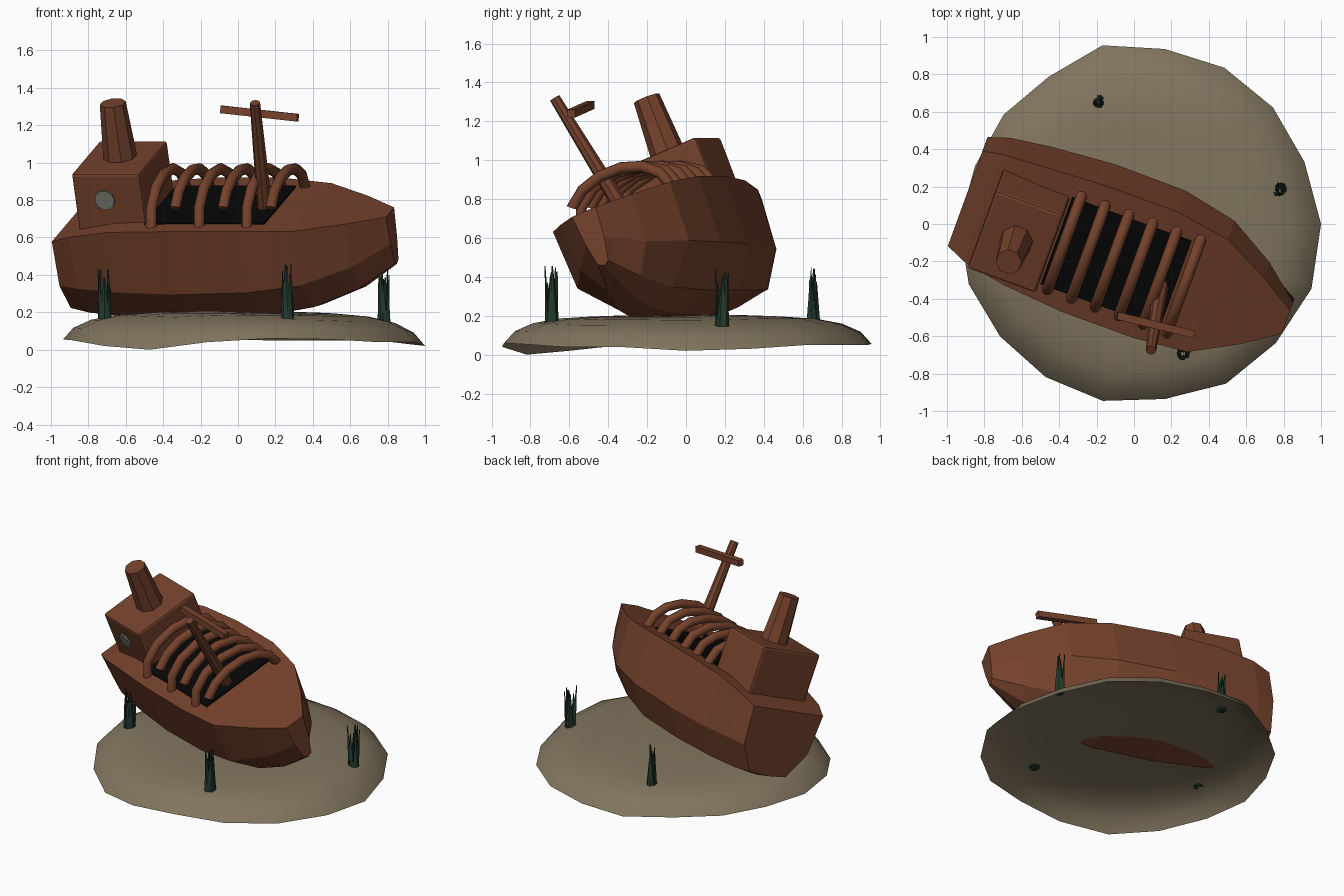
import bpy, bmesh, math, random
from mathutils import Matrix, Vector, Euler

if "Cube" in bpy.data.objects:
    bpy.data.objects.remove(bpy.data.objects["Cube"])

random.seed(4)
SHIP = Matrix.Rotation(math.radians(-20), 4, 'Z') @ Matrix.Rotation(math.radians(22), 4, 'X')
MID = 0.09  # centre line of the ship in its own frame


def material(name, rgb):
    m = bpy.data.materials.new(name)
    m.diffuse_color = (*rgb, 1)
    m.use_nodes = True
    m.node_tree.nodes["Principled BSDF"].inputs["Base Color"].default_value = m.diffuse_color
    return m


RUST = material("rusty brown", (0.178, 0.054, 0.025))
DARK = material("hold black", (0.002, 0.002, 0.002))
SAND = material("sand", (0.222, 0.178, 0.113))
WEED = material("weed green", (0.017, 0.043, 0.026))
GLASS = material("porthole grey", (0.195, 0.195, 0.165))


def finish(name, bm, mat, matrix=None):
    bmesh.ops.recalc_face_normals(bm, faces=bm.faces[:])
    if matrix:
        bm.transform(matrix)
    me = bpy.data.meshes.new(name)
    bm.to_mesh(me)
    bm.free()
    me.materials.append(mat)
    ob = bpy.data.objects.new(name, me)
    bpy.context.collection.objects.link(ob)
    return ob


def box(name, lo, hi, mat, bevel=0.0):
    bm = bmesh.new()
    bmesh.ops.create_cube(bm, size=1)
    for v in bm.verts:
        v.co = [(l + h) / 2 + c * (h - l) for l, h, c in zip(lo, hi, v.co)]
    if bevel:
        bmesh.ops.bevel(bm, geom=bm.edges[:], offset=bevel, segments=2, profile=0.5, affect='EDGES')
    return finish(name, bm, mat, SHIP)


def rod(name, p, q, r1, r2, sides, mat, matrix=SHIP):
    p, q = Vector(p), Vector(q)
    bm = bmesh.new()
    bmesh.ops.create_cone(bm, cap_ends=True, segments=sides, radius1=r1, radius2=r2,
                          depth=(q - p).length)
    spin = Matrix.Rotation(math.pi / sides, 4, 'Z')
    bm.transform(Matrix.Translation((p + q) / 2)
                 @ (q - p).to_track_quat('Z', 'Y').to_matrix().to_4x4() @ spin)
    return finish(name, bm, mat, matrix)


def loft(rings, bm):
    rows = [[bm.verts.new(p) for p in ring] for ring in rings]
    n = len(rows[0])
    for a, b in zip(rows, rows[1:]):
        for i in range(n):
            bm.faces.new((a[i], a[(i + 1) % n], b[(i + 1) % n], b[i]))
    return rows


# hull: station, deck half width and height, chine, bilge, keel height
STATIONS = [
    (-0.895, 0.292, 0.705, 0.27, 0.44, 0.15, 0.265, 0.255),
    (-0.78, 0.33, 0.745, 0.31, 0.44, 0.18, 0.25, 0.225),
    (-0.55, 0.36, 0.785, 0.34, 0.43, 0.21, 0.238, 0.195),
    (-0.20, 0.385, 0.80, 0.37, 0.43, 0.225, 0.232, 0.18),
    (0.20, 0.385, 0.80, 0.37, 0.44, 0.21, 0.238, 0.19),
    (0.50, 0.345, 0.79, 0.33, 0.47, 0.16, 0.28, 0.235),
    (0.75, 0.205, 0.775, 0.195, 0.52, 0.10, 0.365, 0.335),
    (0.943, 0.07, 0.762, 0.055, 0.60, 0.03, 0.48, 0.465),
]
bm = bmesh.new()
rings = []
for a, dw, dh, cw, ch, bw, bh, kh in STATIONS:
    half = [(dw, dh), (cw, ch), (bw, bh)]
    section = [(-w, h) for w, h in half] + [(0, kh)] + [(w, h) for w, h in reversed(half)]
    mid = MID - (0.015 if a > 0.4 else 0)
    rings.append([(a, mid + w, h) for w, h in section])
rows = loft(rings, bm)
bm.faces.new(rows[0])
bm.faces.new(rows[-1])
finish("hull", bm, RUST, SHIP)

# dark open hold, cabin, funnel, porthole
box("cargo_hold", (-0.36, -0.185, 0.72), (0.32, 0.345, 0.806), DARK)
box("cabin", (-0.757, -0.14, 0.72), (-0.37, 0.34, 1.07), RUST, 0.016)
rod("funnel", (-0.56, 0.105, 1.05), (-0.56, 0.105, 1.38), 0.092, 0.07, 8, RUST)
rod("porthole", (-0.583, -0.12, 0.92), (-0.583, -0.15, 0.92), 0.056, 0.056, 10, GLASS)

# leaning mast and its yard
rod("mast", (0.245, 0.045, 0.77), (0.316, -0.065, 1.45), 0.042, 0.028, 8, RUST)
rod("yard", (-0.09, -0.49, 1.285), (0.32, -0.59, 1.24), 0.029, 0.029, 4, RUST, Matrix())

# arched ribs over the hold, every second one broken short
for i in range(6):
    end = 180 if i % 2 == 0 else 150
    rings = []
    for k in range(7):
        t = math.radians(end * k / 6)
        c = Vector((-0.315 + 0.136 * i, 0.08 + 0.29 * math.cos(t), 0.79 + 0.19 * math.sin(t)))
        out = Vector((0, math.cos(t) / 0.29, math.sin(t) / 0.19)).normalized()
        rings.append([c + 0.03 * (math.cos(s * math.pi / 4) * out
                                  + math.sin(s * math.pi / 4) * Vector((1, 0, 0))) for s in range(8)])
    bm = bmesh.new()
    rows = loft(rings, bm)
    bm.faces.new(rows[0])
    bm.faces.new(rows[-1])
    rib = finish("rib_%d" % (i + 1), bm, RUST, SHIP)
    bpy.context.view_layer.objects.active = rib
    rib.select_set(True)
    bpy.ops.object.shade_smooth_by_angle(angle=math.radians(50))
    rib.select_set(False)

# sandy mound: a thin hollow dome with an irregular, wavy rim (radius, height)
RIM = [(1.0, 0.02), (0.97, 0.03), (0.97, 0.05), (0.965, 0.05), (0.95, 0.05), (0.97, 0.055),
       (0.91, 0.06), (0.91, 0.06), (0.905, 0.06), (0.935, 0.055), (0.94, 0.05), (0.935, 0.02),
       (0.945, 0.0), (0.96, 0.04), (0.95, 0.06), (0.985, 0.055), (0.99, 0.04), (1.01, 0.04)]
PROFILE = [(0.3, 0.2), (0.52, 0.195), (0.7, 0.183), (0.84, 0.155), (0.94, 0.11), (1.0, 0.045)]
bm = bmesh.new()
rings = []
for r, z in PROFILE:
    ring = []
    for k, (rim, low) in enumerate(RIM):
        t = 2 * math.pi * k / len(RIM)
        wave = (low - 0.045) * r ** 4 + 0.008 * math.sin(2 * t) * (1 - r)
        ring.append((r * rim * math.cos(t), r * rim * math.sin(t), z + wave))
    rings.append(ring)
rows = loft(rings, bm)
tip = bm.verts.new((0, 0, 0.2))
for i in range(len(RIM)):
    bm.faces.new((rows[0][i], rows[0][(i + 1) % len(RIM)], tip))
finish("sand_mound", bm, SAND).data.shade_smooth()

# clumps of weed made from pointed blades
for n, (x, y, z) in enumerate([(0.265, -0.69, 0.165), (0.78, 0.19, 0.145), (-0.19, 0.65, 0.165), (-0.71, -0.2, 0.165)]):
    bm = bmesh.new()
    for k in range(9):
        t = 2 * math.pi * k / 9 + random.uniform(-0.3, 0.3)
        h = random.uniform(0.2, 0.3)
        new = bmesh.ops.create_cone(bm, cap_ends=True, segments=4, radius1=0.024, radius2=0.004, depth=h)["verts"]
        r = random.uniform(0.012, 0.03)
        place = (Matrix.Translation((x + r * math.cos(t), y + r * math.sin(t), z))
                 @ Euler((random.uniform(-0.06, 0.06), random.uniform(-0.06, 0.06), t)).to_matrix().to_4x4()
                 @ Matrix.Diagonal((0.5, 1, 1, 1)) @ Matrix.Translation((0, 0, h / 2)))
        bmesh.ops.transform(bm, matrix=place, verts=new)
    finish("seaweed_%d" % (n + 1), bm, WEED)
